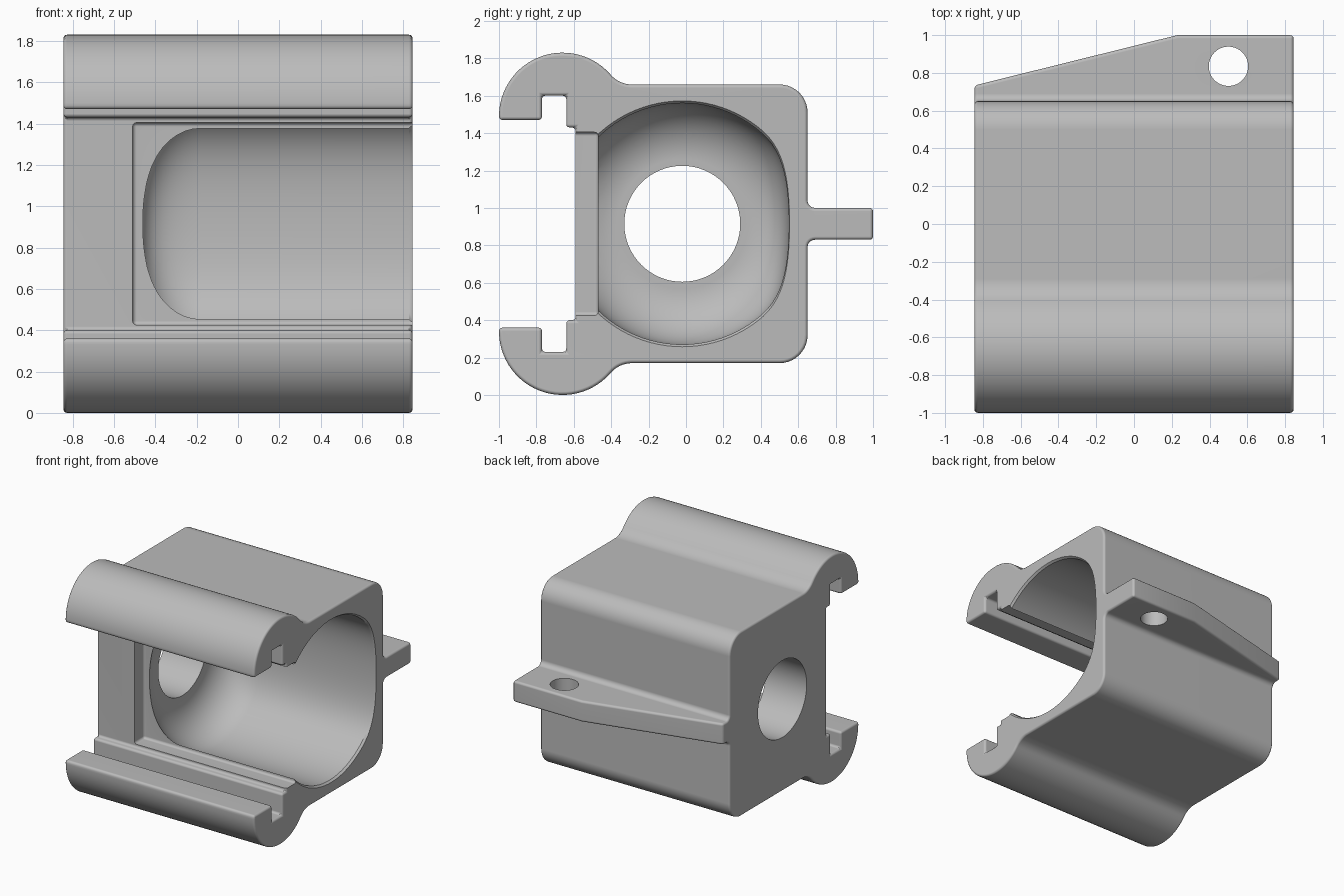
import bpy, bmesh
from math import sin, cos, pi, radians, atan2, sqrt
from mathutils import Vector

if "Cube" in bpy.data.objects:
    bpy.data.objects.remove(bpy.data.objects["Cube"], do_unlink=True)

MID = 0.915      # height of the mirror plane
END = 0.845      # half length along x
AXIS_Y = -0.02   # bore axis


def arc(cy, cz, r, start, stop, n):
    angles = [radians(start + (stop - start) * i / n) for i in range(n + 1)]
    return [(cy + r * cos(a), cz + r * sin(a)) for a in angles]


def loft(name, rings):
    """Closed solid through a row of equal point rings."""
    bm = bmesh.new()
    loops = [[bm.verts.new(p) for p in ring] for ring in rings]
    n = len(loops[0])
    for a, b in zip(loops, loops[1:]):
        for i in range(n):
            j = (i + 1) % n
            bm.faces.new((a[i], a[j], b[j], b[i]))
    bm.faces.new(loops[0])
    bm.faces.new(loops[-1])
    bmesh.ops.recalc_face_normals(bm, faces=bm.faces)
    mesh = bpy.data.meshes.new(name)
    bm.to_mesh(mesh)
    bm.free()
    obj = bpy.data.objects.new(name, mesh)
    bpy.context.collection.objects.link(obj)
    return obj


def apply_modifier(obj, kind, **settings):
    mod = obj.modifiers.new(kind.title(), kind)
    for key, value in settings.items():
        setattr(mod, key, value)
    bpy.context.view_layer.objects.active = obj
    bpy.ops.object.modifier_apply(modifier=mod.name)


def cut(obj, cutter):
    cutter.hide_render = True
    apply_modifier(obj, "BOOLEAN", operation="DIFFERENCE", solver="EXACT", object=cutter)
    bpy.data.objects.remove(cutter, do_unlink=True)


def round_edges(obj, width):
    apply_modifier(obj, "BEVEL", width=width, segments=3, limit_method="ANGLE",
                   angle_limit=radians(30), use_clamp_overlap=False)


# Upper half of the side profile: rail slot, round lug, blend, box corner, tab
lug_y, lug_z, lug_r, blend_r, top = -0.66, 1.49, 0.34, 0.15, 1.66
rise = top + blend_r - lug_z
run = sqrt((lug_r + blend_r) ** 2 - rise ** 2)
meet = atan2(rise, run) * 180 / pi
half = [(-0.59, 1.43), (-0.64, 1.43), (-0.64, 1.60), (-0.77, 1.60), (-0.77, 1.47)]
half += arc(lug_y, lug_z, lug_r, 183.4, meet, 28)
half += arc(lug_y + run, top + blend_r, blend_r, 180 + meet, 270, 8)[1:]
half += arc(0.50, 1.51, 0.15, 90, 0, 10)
half += arc(0.69, 1.04, 0.04, 180, 270, 6)
half += [(1.0, 1.0)]
profile = half + [(y, 2 * MID - z) for y, z in reversed(half)]
body = loft("bracket_body", [[(x, y, z) for y, z in profile] for x in (-END, END)])

# Tapered edge of the rear tab
taper = [(-1.0, 0.695), (0.23, 1.0), (0.23, 1.2), (-1.0, 1.2)]
cut(body, loft("taper_cutter", [[(x, y, z) for x, y in taper] for z in (0.5, 1.3)]))
round_edges(body, 0.018)

# Front window, open toward the left end
window = [(-0.8, 0.425), (-0.47, 0.425), (-0.47, 1.405), (-0.8, 1.405)]
window_cutter = loft("window_cutter", [[(x, y, z) for y, z in window] for x in (-0.51, 1.0)])
round_edges(window_cutter, 0.02)
cut(body, window_cutter)


# Main bore with rounded floor, slightly flattened at the back
def bore_ring(x, radius, n=96):
    ring = []
    for i in range(n):
        a = 2 * pi * i / n
        y = AXIS_Y + radius * cos(a)
        if y > 0.4:
            u = (y - 0.4) / 0.225
            y = 0.4 + 0.225 * (u - u * u / 3)
        ring.append((x, y, MID + radius * sin(a)))
    return ring


floor = [(-0.18 - 0.3 * cos(a), 0.345 + 0.3 * sin(a)) for a in
         (pi / 2 * i / 12 for i in range(13))]
steps = floor + [(0.828, 0.645), (0.865, 0.672)]
cut(body, loft("bore_cutter", [bore_ring(x, r) for x, r in steps]))


# Round through holes in the end wall and the tab
def circle(cx, cy, r, n=64):
    return arc(cx, cy, r, 0, 360 - 360 / n, n - 1)


cut(body, loft("end_hole_cutter",
               [[(x, y, z) for y, z in circle(AXIS_Y, MID, 0.31)] for x in (-1.0, 0.0)]))
cut(body, loft("tab_hole_cutter",
               [[(x, y, z) for x, y in circle(0.5, 0.835, 0.104)] for z in (0.7, 1.1)]))

# Single plain grey finish
grey = bpy.data.materials.new("plain_grey")
grey.use_nodes = True
colour = (0.5, 0.5, 0.5, 1.0)
grey.diffuse_color = colour
grey.node_tree.nodes["Principled BSDF"].inputs["Base Color"].default_value = colour
body.data.materials.clear()
body.data.materials.append(grey)
for face in body.data.polygons:
    face.material_index = 0

# Smooth curves, crisp flats
bpy.ops.object.select_all(action="DESELECT")
body.select_set(True)
bpy.context.view_layer.objects.active = body
bpy.ops.object.shade_smooth_by_angle(angle=radians(32))
body.modifiers.new("Weighted normals", "WEIGHTED_NORMAL").keep_sharp = True
